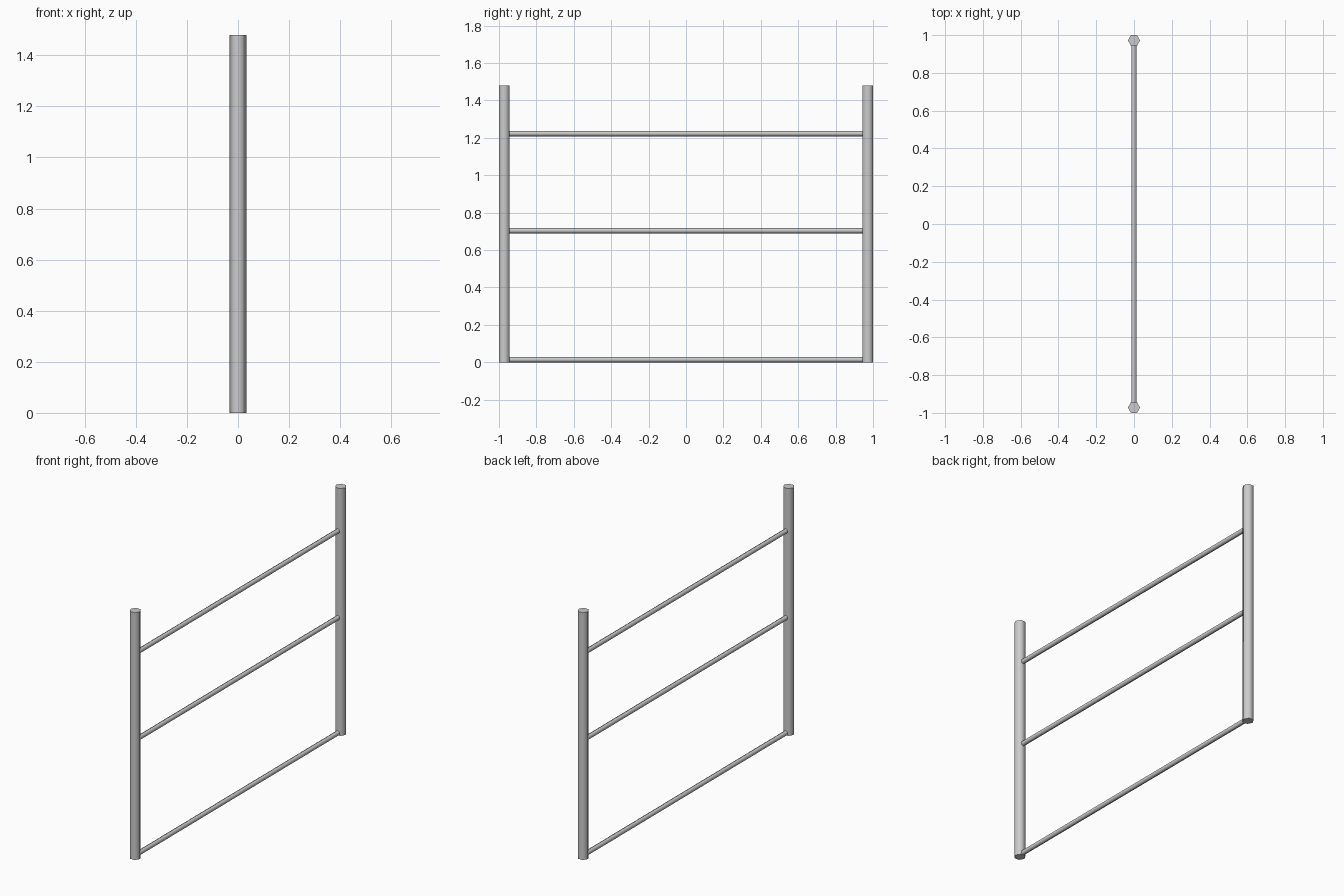
import bpy
from math import pi

if "Cube" in bpy.data.objects:
    bpy.data.objects.remove(bpy.data.objects["Cube"])

POST_Y, POST_R, HEIGHT = 0.972, 0.0323, 1.48
RAIL_R = 0.0145


def tube(name, sides, radius, length, loc, rot=(0, 0, 0)):
    bpy.ops.mesh.primitive_cylinder_add(vertices=sides, radius=radius, depth=length,
                                        location=loc, rotation=rot)
    ob = bpy.context.object
    ob.name = name
    bpy.ops.object.transform_apply(location=False, rotation=True, scale=False)
    bpy.ops.object.shade_smooth_by_angle(angle=pi / 2.8)
    return ob


# Hexagonal upright posts, flat side facing the rails
for label, y in (("left_post", -POST_Y), ("right_post", POST_Y)):
    tube(label, 6, POST_R, HEIGHT, (0, y, HEIGHT / 2), (0, 0, pi / 6))

# Horizontal rails between the posts
for label, z in (("bottom_rail", 0.0145), ("middle_rail", 0.704), ("top_rail", 1.223)):
    tube(label, 6, RAIL_R, 2 * (POST_Y - 0.026), (0, 0, z), (pi / 2, 0, 0))
